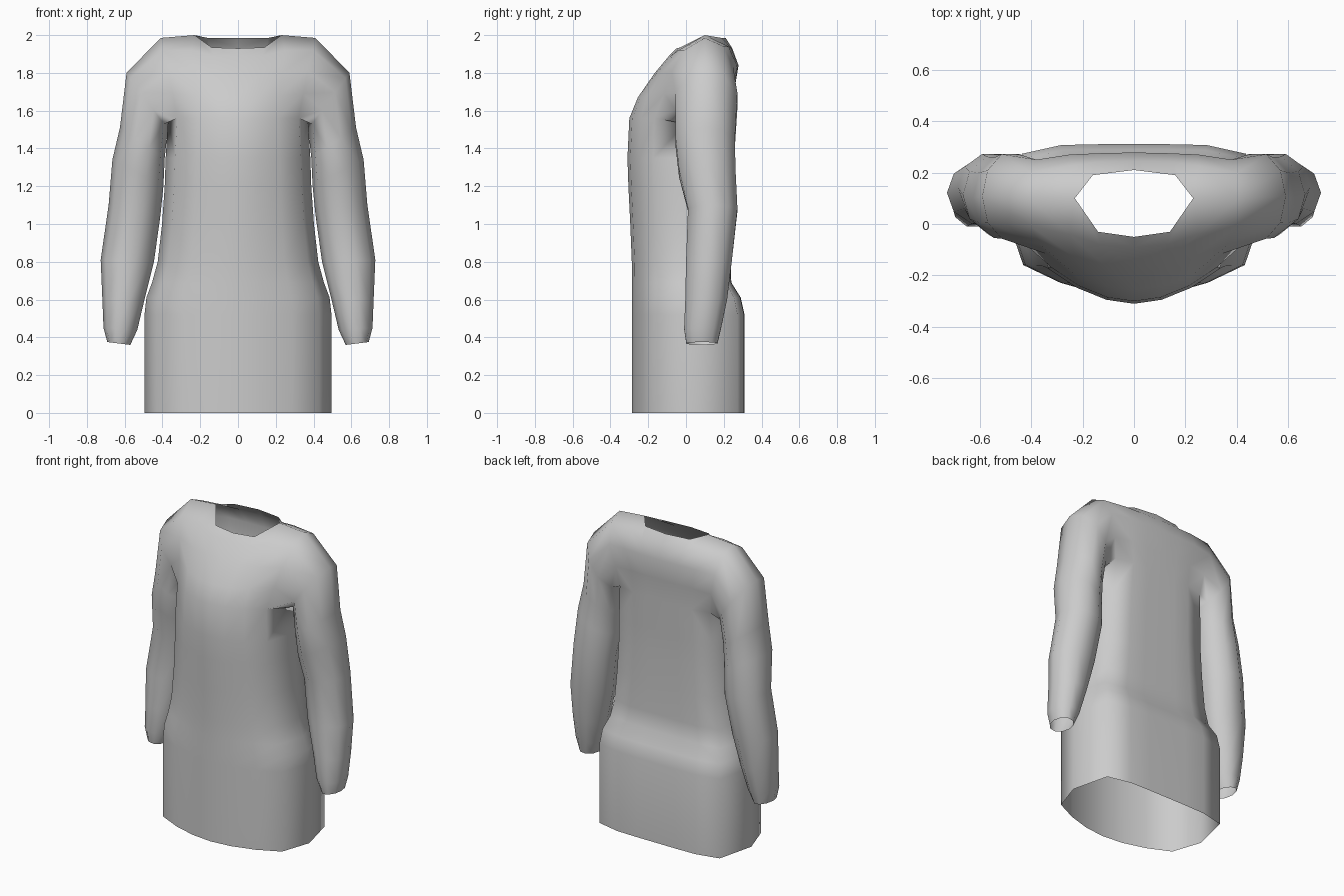
import bpy, bmesh
from math import cos, sin, pi

if "Cube" in bpy.data.objects:
    bpy.data.objects.remove(bpy.data.objects["Cube"])

bm = bmesh.new()


def ring(points):
    return [bm.verts.new(p) for p in points]


def bridge(a, b, closed=False):
    """Quads between two vertex rows of equal length."""
    n = len(a)
    for i in range(n if closed else n - 1):
        j = (i + 1) % n
        bm.faces.new((a[i], a[j], b[j], b[i]))


# Skirt and waist: half cross-section (front centre to back centre), scaled per height
section = [(0, -1), (.28, -.95), (.58, -.8), (.87, -.56), (1, .1),
           (.88, .88), (.57, .99), (.28, 1), (0, 1)]
# z, half width, front depth, back depth
body = [(0, .495, .285, .31), (.52, .495, .285, .31), (.61, .485, .285, .29),
        (.69, .455, .285, .24), (.8, .425, .287, .235), (1.0, .402, .295, .235),
        (1.2, .388, .305, .235), (1.35, .383, .31, .24), (1.56, .37, .30, .25)]
rows = [ring([(x * w, y * (f if y < 0 else b), z) for x, y in section])
        for z, w, f, b in body]
for lo, hi in zip(rows, rows[1:]):
    bridge(lo, hi)
armpit = rows[-1]

# Chest and upper back panels, centre outwards to the armhole
chest = [[(0, -.255, 1.67), (.11, -.24, 1.67), (.22, -.205, 1.68), (.345, -.115, 1.69)],
         [(0, -.165, 1.80), (.12, -.155, 1.80), (.23, -.13, 1.80), (.37, -.075, 1.81)],
         [(0, -.09, 1.89), (.13, -.08, 1.89), (.25, -.04, 1.92), (.40, -.01, 1.92)]]
back = [[(0, .255, 1.70), (.11, .255, 1.70), (.22, .25, 1.70), (.345, .235, 1.69)],
        [(0, .278, 1.84), (.13, .275, 1.84), (.25, .27, 1.84), (.38, .25, 1.83)],
        [(0, .245, 1.93), (.15, .24, 1.93), (.25, .225, 1.94), (.405, .20, 1.94)]]
seam = ring([(.23, .1, 2.0), (.41, .1, 1.985)])
neck_front = ring([(0, -.05, 1.93), (.14, -.03, 1.935)]) + seam
neck_back = ring([(0, .21, 1.985), (.16, .19, 1.985)]) + seam
front_rows = [armpit[:4]] + [ring(r) for r in chest] + [neck_front]
back_rows = [armpit[:4:-1]] + [ring(r) for r in back] + [neck_back]
for panel in (front_rows, back_rows):
    for lo, hi in zip(panel, panel[1:]):
        bridge(lo, hi)

# Sleeve: tilted rings continuing from the armhole edge
loop = ([armpit[4]] + [r[3] for r in front_rows] +
        [r[3] for r in back_rows[-2::-1]])
# inner x, inner z, outer x, outer z, front y, back y
sleeve = [(.372, 1.50, .59, 1.80, -.06, .275), (.388, 1.35, .625, 1.51, -.058, .262),
          (.395, 1.2, .665, 1.34, -.04, .265), (.41, 1.05, .685, 1.1, .008, .275),
          (.445, .8, .727, .81, -.002, .245), (.495, .6, .718, .6, -.006, .22),
          (.533, .44, .712, .45, -.012, .187), (.57, .36, .692, .375, .0, .168)]
for xi, zi, xo, zo, yf, yb in sleeve:
    n = len(loop)
    pts = []
    for k in range(n):
        t = 2 * pi * k / n
        u = (1 - cos(t)) / 2
        pts.append((xi + (xo - xi) * u,
                    (yf + yb) / 2 - (yb - yf) / 2 * sin(t) * 1.03,
                    zi + (zo - zi) * u))
    nxt = ring(pts)
    bridge(loop, nxt, True)
    loop = nxt

bmesh.ops.recalc_face_normals(bm, faces=bm.faces)
# An open shell: make sure the chest faces forward
bm.faces.ensure_lookup_table()
if bm.faces[0].normal.y > 0:
    bmesh.ops.reverse_faces(bm, faces=bm.faces)
for f in bm.faces:
    f.smooth = True

mesh = bpy.data.meshes.new("long_sleeved_dress")
bm.to_mesh(mesh)
bm.free()
dress = bpy.data.objects.new("long_sleeved_dress", mesh)
bpy.context.collection.objects.link(dress)
# Mirror the half garment across x = 0
mirror = dress.modifiers.new("mirror", 'MIRROR')
mirror.use_clip = True
